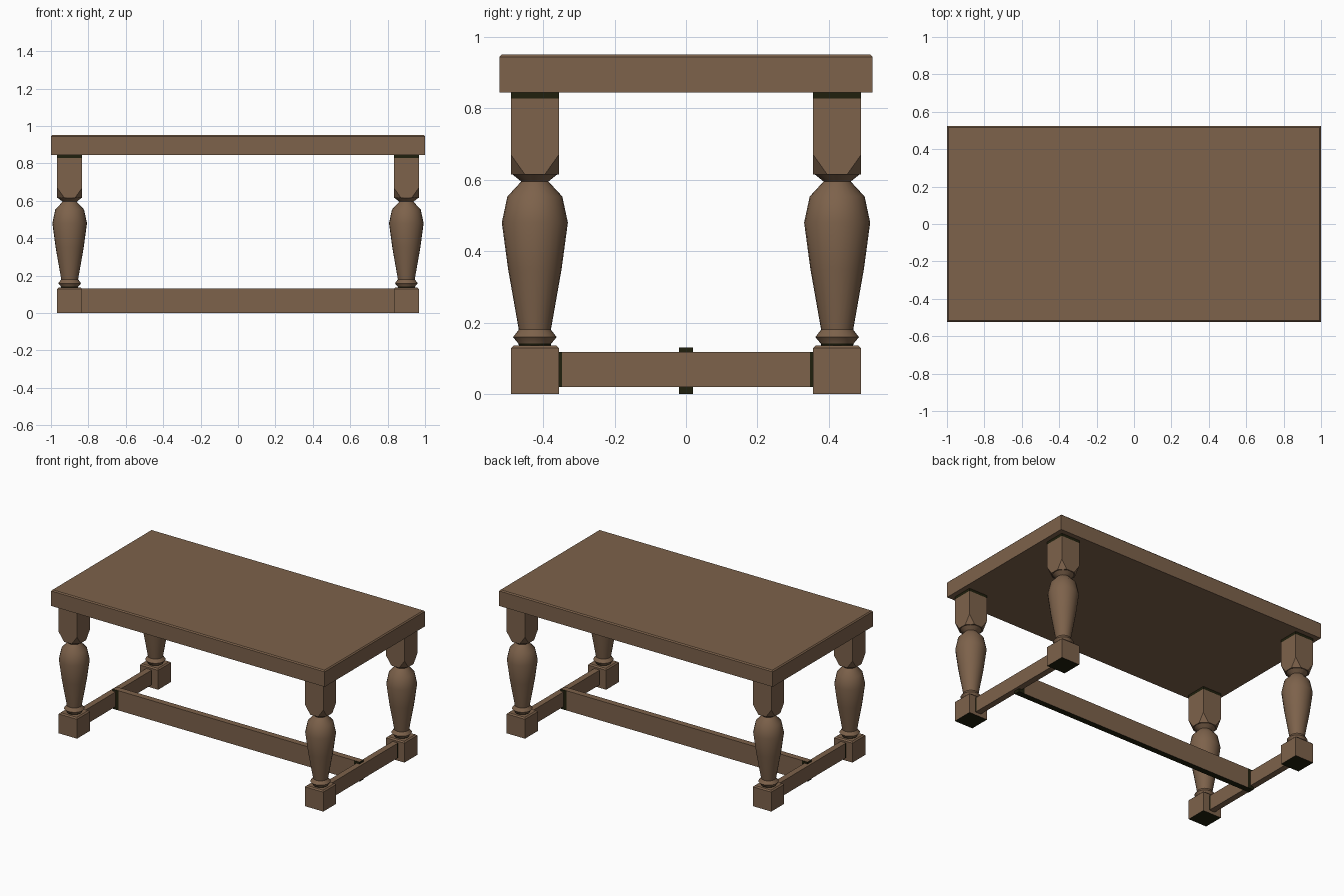
import bpy, bmesh, math
from mathutils import Vector

if "Cube" in bpy.data.objects:
    bpy.data.objects.remove(bpy.data.objects["Cube"])


def material(name, rgb):
    m = bpy.data.materials.new(name)
    m.diffuse_color = (*rgb, 1)
    m.use_nodes = True
    m.node_tree.nodes["Principled BSDF"].inputs["Base Color"].default_value = m.diffuse_color
    return m


WOOD = material("brown wood", (0.205, 0.122, 0.070))
DARK = material("dark stained wood", (0.014, 0.014, 0.004))
LEG_X, LEG_Y, HALF = 0.90, 0.4235, 0.067


def finish(name, bm, dark=None, smooth=False, mirror=(False, False)):
    """Turn a bmesh into an object; dark(centre, normal) picks stained faces."""
    bmesh.ops.remove_doubles(bm, verts=bm.verts, dist=1e-5)
    bmesh.ops.recalc_face_normals(bm, faces=bm.faces)
    bm.normal_update()
    for f in bm.faces:
        if dark and dark(f.calc_center_median(), f.normal):
            f.material_index = 1
    me = bpy.data.meshes.new(name)
    bm.to_mesh(me)
    bm.free()
    me.materials.append(WOOD)
    if dark:
        me.materials.append(DARK)
    if smooth:
        me.shade_smooth()
        me.set_sharp_from_angle(angle=math.radians(40))
    ob = bpy.data.objects.new(name, me)
    bpy.context.collection.objects.link(ob)
    if any(mirror):
        mod = ob.modifiers.new("mirror", 'MIRROR')
        mod.use_axis = (mirror[0], mirror[1], False)
        mod.use_mirror_merge = False
    return ob


def loft(rings):
    """Closed solid through equal-length rings of points."""
    bm = bmesh.new()
    rows = [[bm.verts.new(p) for p in r] for r in rings]
    n = len(rows[0])
    for a, b in zip(rows, rows[1:]):
        for i in range(n):
            j = (i + 1) % n
            bm.faces.new((a[i], a[j], b[j], b[i]))
    bm.faces.new(rows[0][::-1])
    bm.faces.new(rows[-1])
    return bm


def block_ring(half, z, flat):
    """Square ring at a leg; flat is the half length left between cut corners."""
    h, f = half, flat
    pts = [(h, -f), (h, f), (f, h), (-f, h), (-h, f), (-h, -f), (-f, -h), (f, -h)]
    return [(LEG_X + x, LEG_Y + y, z) for x, y in pts]


def square_ring(half, z):
    return [(LEG_X + x * half, LEG_Y + y * half, z)
            for x, y in ((1, -1), (1, 1), (-1, 1), (-1, -1))]


def round_ring(r, z, n=24):
    return [(LEG_X + r * math.cos(math.tau * i / n),
             LEG_Y + r * math.sin(math.tau * i / n), z) for i in range(n)]


def box(x0, x1, y0, y1, z0, z1, cuts=()):
    """Box with extra edge loops at (axis, position)."""
    bm = loft([[(x0, y0, z), (x1, y0, z), (x1, y1, z), (x0, y1, z)] for z in (z0, z1)])
    for axis, pos in cuts:
        no = Vector((0, 0, 0))
        no[axis] = 1
        bmesh.ops.bisect_plane(bm, geom=bm.verts[:] + bm.edges[:] + bm.faces[:],
                               plane_co=no * pos, plane_no=no)
    return bm


# Table top with a small chamfer on its upper edge
top = box(-1, 1, -0.523, 0.523, 0.845, 0.951)
edges = [e for e in top.edges if all(v.co.z > 0.9 for v in e.verts)]
bmesh.ops.bevel(top, geom=edges, offset=0.007, segments=1, affect='EDGES')
finish("table_top", top)

# Upper leg blocks: square, with the lower corners cut to an octagon
upper = loft([block_ring(HALF, 0.615, 0.028)]
             + [block_ring(HALF, z, HALF) for z in (0.67, 0.828, 0.845)])
finish("upper_leg_blocks", upper, lambda c, n: c.z > 0.828, mirror=(True, True))

# Turned vase-shaped legs
profile = [(0.044, 0.132), (0.046, 0.141), (0.061, 0.159), (0.045, 0.18),
           (0.075, 0.35), (0.0925, 0.48), (0.077, 0.553), (0.038, 0.595),
           (0.064, 0.616)]
finish("turned_legs", loft([round_ring(r, z) for r, z in profile]),
       lambda c, n: c.z < 0.145, smooth=True, mirror=(True, True))

# Foot blocks with chamfered tops and dark undersides
finish("foot_blocks", loft([square_ring(HALF, 0), square_ring(HALF, 0.128),
                            square_ring(HALF - 0.008, 0.136)]),
       lambda c, n: n.z < -0.9, mirror=(True, True))

# Side stretchers joining front and back feet
finish("side_stretchers",
       box(LEG_X - 0.02, LEG_X + 0.02, -0.36, 0.36, 0.02, 0.117,
           [(1, -0.348), (1, 0.348)]),
       lambda c, n: abs(c.y) > 0.348 and abs(n.z) < 0.5, mirror=(True, False))

# Long centre stretcher with dark underside and ends
finish("long_stretcher",
       box(-0.902, 0.902, -0.02, 0.02, 0, 0.13, [(0, -0.86), (0, 0.86)]),
       lambda c, n: n.z < -0.9 or (abs(c.x) > 0.86 and n.z < 0.5))
